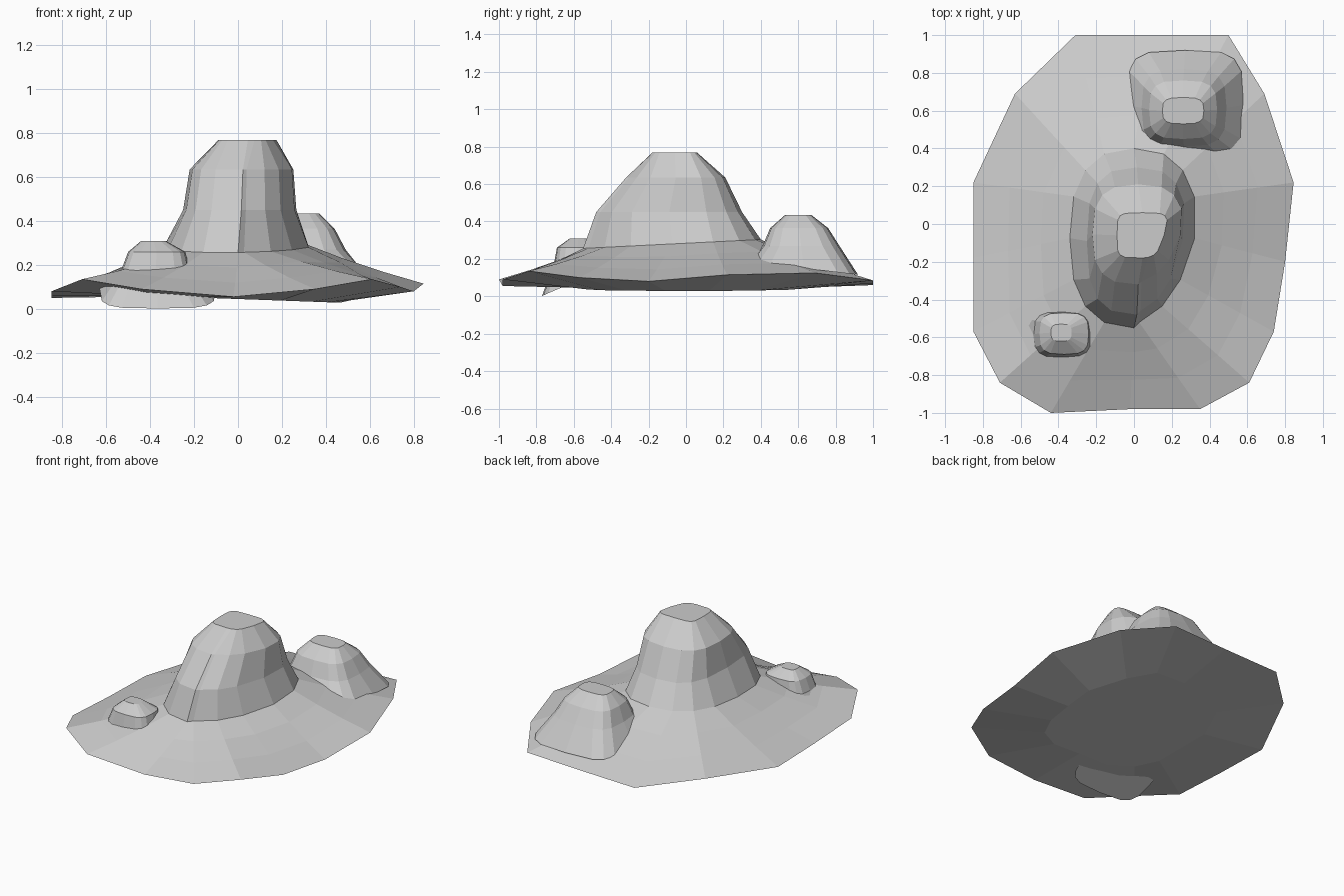
import bpy
import bmesh
from math import cos, sin, radians, copysign
from mathutils import Vector

cube = bpy.data.objects.get("Cube")
if cube:
    bpy.data.objects.remove(cube, do_unlink=True)

SIDES = 16

stone = bpy.data.materials.new("pale_grey_stone")
stone.use_nodes = True
colour = (0.6, 0.6, 0.6, 1)
stone.diffuse_color = colour
stone.node_tree.nodes["Principled BSDF"].inputs["Base Color"].default_value = colour


def squircle(x_range, y_range, z, power=0.7, tilt=0, shear=0):
    """Rounded square ring; tilt slopes it along y, shear hollows its front right."""
    cx, hx = sum(x_range) / 2, (x_range[1] - x_range[0]) / 2
    cy, hy = sum(y_range) / 2, (y_range[1] - y_range[0]) / 2
    ring = []
    for k in range(SIDES):
        a = radians(-112.5 + k * 360 / SIDES)
        c, s = cos(a), sin(a)
        x = cx + hx * copysign(abs(c) ** power, c)
        y = cy + hy * copysign(abs(s) ** power, s)
        if c > 0.1:
            x += shear * min(0, y)
        ring.append(Vector((x, y, z + tilt * (y - cy))))
    return ring


def loft(name, rings):
    """Skin a stack of rings, closed at both ends."""
    bm = bmesh.new()
    loops = [[bm.verts.new(p) for p in ring] for ring in rings]
    for low, high in zip(loops, loops[1:]):
        for k in range(SIDES):
            n = (k + 1) % SIDES
            bm.faces.new((low[k], low[n], high[n], high[k]))
    bm.faces.new(loops[0][::-1])
    bm.faces.new(loops[-1])
    bmesh.ops.recalc_face_normals(bm, faces=bm.faces)
    mesh = bpy.data.meshes.new(name)
    bm.to_mesh(mesh)
    bm.free()
    mesh.materials.append(stone)
    obj = bpy.data.objects.new(name, mesh)
    bpy.context.collection.objects.link(obj)
    return obj


# Uneven outer edge, anticlockwise from the front
rim = [Vector(p) for p in (
    (-.44, -1, .09), (-.02, -.98, .055), (.35, -.98, .09), (.61, -.84, .135),
    (.74, -.57, .1), (.8, -.2, .08), (.845, .22, .115), (.69, .69, .125),
    (.5, 1, .085), (.1, 1, .07), (-.31, 1, .06), (-.63, .69, .09),
    (-.85, .22, .05), (-.85, -.18, .06), (-.85, -.57, .08), (-.71, -.84, .135))]

# Shallow underside
belly = [Vector((p.x * .55, p.y * .55, .045 - .02 * p.x)) for p in rim]

# Main mound with its sloping skirt
foot = squircle((-.34, .34), (-.55, .4), .28, .8, tilt=.05, shear=.25)
skirt = [[r.lerp(f, t) - Vector((0, 0, .008)) for r, f in zip(rim, foot)]
         for t in (.36, .7)]
wall = squircle((-.25, .28), (-.48, .3), .45, shear=.25)
shoulder = squircle((-.22, .265), (-.32, .21), .635, shear=.35)
crown = squircle((-.09, .18), (-.18, .06), .768, .4, shear=.35)
loft("main_mound", [belly, rim, *skirt, foot, wall, shoulder, crown])

# Larger boulder at the back left
loft("back_boulder", [
    squircle((-.04, .58), (.34, .92), .15, .5, tilt=-.12),
    squircle((.04, .49), (.41, .82), .27, .6),
    squircle((.08, .44), (.45, .76), .365, .6),
    squircle((.15, .37), (.53, .67), .435, .6)])

# Small boulder at the front right, its tilted base showing underneath
loft("front_boulder", [
    squircle((-.63, -.1), (-.77, -.36), .09, .5, tilt=.43),
    squircle((-.53, -.22), (-.705, -.46), .18, .6),
    squircle((-.5, -.24), (-.69, -.47), .26, .6),
    squircle((-.44, -.33), (-.62, -.53), .31, .6)])
